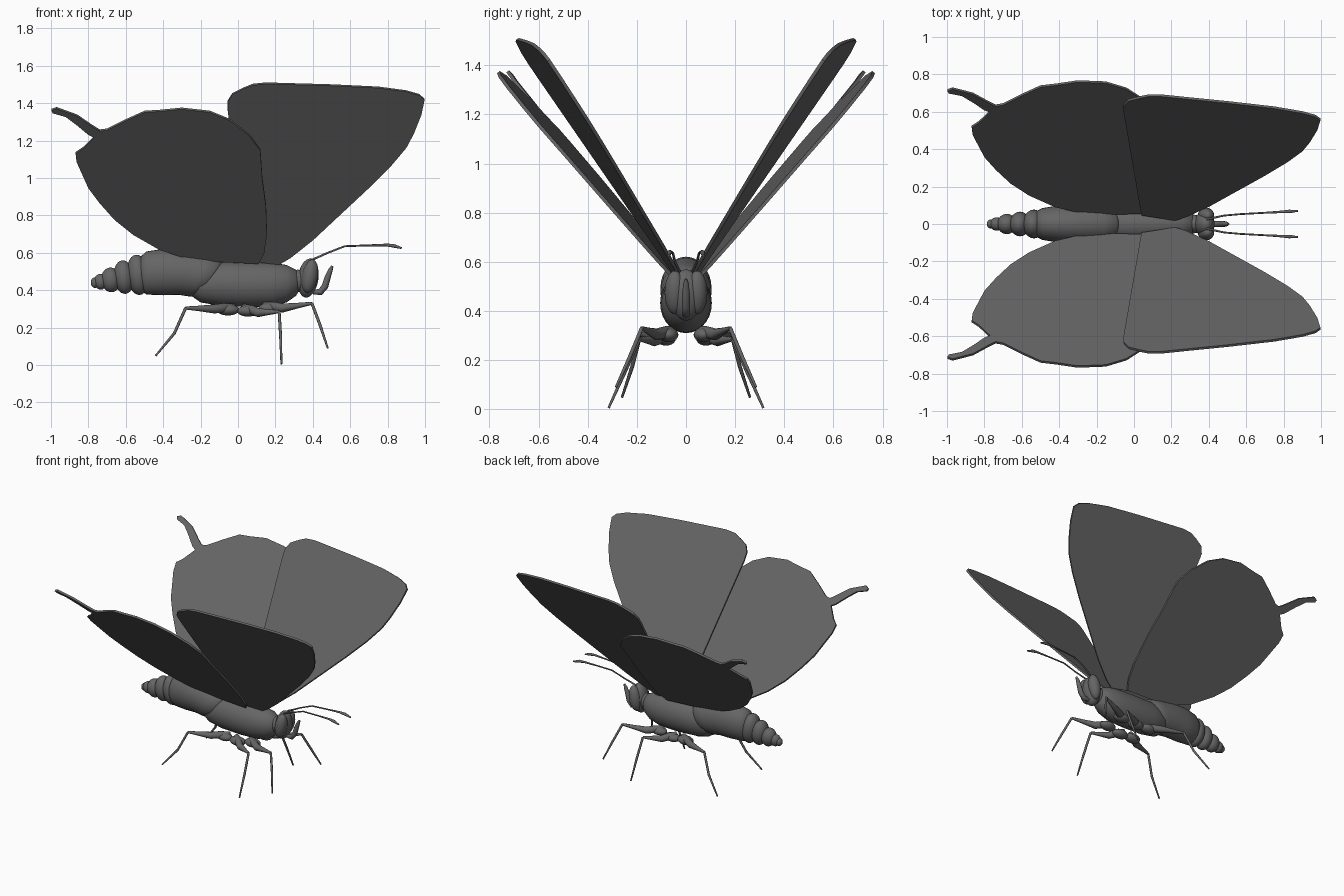
import bpy
import bmesh
from math import sin, cos, pi, radians
from mathutils import Vector, Matrix

cube = bpy.data.objects.get("Cube")
if cube:
    bpy.data.objects.remove(cube)

# One dark grey for the whole insect
grey = bpy.data.materials.new("dark_grey")
grey.use_nodes = True
grey.diffuse_color = (.13, .13, .13, 1)
grey.node_tree.nodes["Principled BSDF"].inputs["Base Color"].default_value = grey.diffuse_color


def finish(name, bm, angle=40):
    """Turn a bmesh into a shaded, coloured object."""
    bmesh.ops.recalc_face_normals(bm, faces=bm.faces)
    mesh = bpy.data.meshes.new(name)
    bm.to_mesh(mesh)
    bm.free()
    mesh.materials.append(grey)
    obj = bpy.data.objects.new(name, mesh)
    bpy.context.collection.objects.link(obj)
    bpy.ops.object.select_all(action='DESELECT')
    bpy.context.view_layer.objects.active = obj
    obj.select_set(True)
    bpy.ops.object.shade_smooth_by_angle(angle=radians(angle))
    return obj


def blob(name, centre, radii, tilt=0):
    """Ellipsoid, tilted in the side plane of the insect."""
    bm = bmesh.new()
    matrix = (Matrix.Translation(centre) @ Matrix.Rotation(radians(tilt), 4, 'Y')
              @ Matrix.Diagonal((*radii, 1)))
    bmesh.ops.create_uvsphere(bm, u_segments=24, v_segments=14, radius=1, matrix=matrix)
    return finish(name, bm)


def skin_rings(name, rings):
    """Join equal rings of points into a closed skin."""
    bm = bmesh.new()
    loops = [[bm.verts.new(p) for p in ring] for ring in rings]
    for a, b in zip(loops, loops[1:]):
        for i in range(len(a)):
            j = (i + 1) % len(a)
            bm.faces.new((a[i], a[j], b[j], b[i]))
    bm.faces.new(loops[0])
    bm.faces.new(loops[-1])
    return finish(name, bm, 60)


def body(name, stations, sides=28):
    """Body part from (x, centre height, half width, half height)."""
    turn = [2 * pi * i / sides for i in range(sides)]
    return skin_rings(name, [[(x, w * cos(t), z + h * sin(t)) for t in turn]
                             for x, z, w, h in stations])


def limb(name, path, radii, sides=10):
    """Tapering tube along a path."""
    path = [Vector(p) for p in path]
    rings = []
    for i, p in enumerate(path):
        along = (path[min(i + 1, len(path) - 1)] - path[max(i - 1, 0)]).normalized()
        u = along.cross(Vector((0, 1, 0))).normalized()
        v = along.cross(u)
        rings.append([p + radii[i] * (u * cos(2 * pi * k / sides) + v * sin(2 * pi * k / sides))
                      for k in range(sides)])
    return skin_rings(name, rings)


def wing(name, outline, root, rise, sweep, side, thick=.014):
    """Flat plate; its outline is seen from the side, its lean is a plane."""
    rx, ry, rz = root
    bm = bmesh.new()
    verts = [bm.verts.new((x, side * (ry + rise * (z - rz) + sweep * (x - rx)), z))
             for x, z in outline]
    face = bm.faces.new(verts)
    bm.normal_update()
    shift = face.normal * thick
    bmesh.ops.translate(bm, verts=bm.verts, vec=-shift / 2)
    grown = bmesh.ops.extrude_face_region(bm, geom=[face], use_keep_orig=True)
    bmesh.ops.translate(bm, vec=shift,
                        verts=[g for g in grown["geom"] if isinstance(g, bmesh.types.BMVert)])
    bmesh.ops.triangulate(bm, faces=[f for f in bm.faces if len(f.verts) > 4])
    return finish(name, bm, 30)


# Thorax and main part of the abdomen
body("thorax", [(-.27, .43, .02, .02), (-.25, .43, .06, .06), (-.2, .435, .09, .1),
                (-.1, .435, .105, .118), (.05, .43, .105, .12), (.18, .43, .1, .117),
                (.26, .435, .085, .1), (.31, .44, .06, .07), (.335, .44, .025, .03)])
abdomen = body("abdomen", [(-.53, .49, .03, .04), (-.52, .49, .07, .09), (-.49, .492, .085, .115),
                           (-.4, .497, .1, .124), (-.3, .495, .104, .12), (-.2, .478, .104, .112),
                           (-.14, .468, .1, .1), (-.11, .46, .08, .08)])
for v in abdomen.data.vertices:  # slanted joint with the thorax
    if v.co.x > -.35:
        v.co.x += (v.co.z - .49) * .7 * (v.co.x + .35) / .24

# Tapering tail segments
for i, (x, z, r, w, h) in enumerate([(-.535, .482, .06, .077, .108), (-.61, .47, .055, .066, .09),
                                     (-.68, .455, .052, .054, .066), (-.735, .445, .035, .036, .042),
                                     (-.765, .44, .022, .025, .028)]):
    blob(f"tail_segment_{i + 1}", (x, 0, z), (r, w, h), -6)

# Head, neck and curled mouthpart
blob("neck", (.32, 0, .45), (.05, .05, .06))
blob("head", (.375, 0, .465), (.055, .065, .105), 8)
limb("mouthpart", [(.4, 0, .39), (.44, 0, .39), (.465, 0, .42), (.48, 0, .47),
                   (.495, 0, .51), (.505, 0, .53)], [.012, .018, .018, .016, .012, .006])

FOREWING = [(.04, .56), (-.055, 1.36), (-.055, 1.41), (-.03, 1.45), (.03, 1.48), (.08, 1.5),
            (.15, 1.507), (.5, 1.497), (.75, 1.485), (.9, 1.465), (.97, 1.445), (.997, 1.42),
            (.98, 1.34), (.94, 1.24), (.9, 1.165), (.82, 1.07), (.7, .95), (.55, .81),
            (.4, .67), (.28, .575), (.22, .54)]
HINDWING = [(.11, .545), (.14, .6), (.155, .7), (.15, .85), (.13, 1), (.12, 1.15), (.06, 1.23),
            (-.04, 1.31), (-.15, 1.355), (-.3, 1.372), (-.42, 1.36), (-.5, 1.355), (-.6, 1.31),
            (-.7, 1.26), (-.74, 1.255), (-.78, 1.28), (-.86, 1.335), (-.97, 1.375), (-.998, 1.365),
            (-.99, 1.35), (-.92, 1.33), (-.86, 1.285), (-.8, 1.235), (-.77, 1.22), (-.83, 1.16),
            (-.868, 1.135), (-.863, 1.09), (-.8, .95), (-.74, .87), (-.66, .78), (-.56, .7),
            (-.42, .62), (-.3, .58), (-.1, .555)]

# Leg joints: hip, thigh, knee, shin, foot
LEGS = {
    "foreleg": [(.14, .05, .32), (.24, .12, .305), (.395, .18, .33), (.44, .23, .21), (.48, .285, .09)],
    "midleg": [(.03, .06, .31), (.11, .13, .28), (.22, .19, .285), (.228, .25, .15), (.232, .315, .005)],
    "hindleg": [(-.02, .06, .31), (-.13, .13, .3), (-.28, .185, .305), (-.34, .22, .17), (-.44, .26, .05)],
}

for side, label in ((-1, "near"), (1, "far")):
    # Wings
    wing(f"{label}_forewing", FOREWING, (.22, .03, .55), .68, -.081, side)
    wing(f"{label}_hindwing", HINDWING, (.11, .06, .545), .88, .06, side)
    # Eye and antenna
    blob(f"{label}_eye", (.385, side * .045, .475), (.042, .042, .09), 10)
    limb(f"{label}_antenna",
         [(.39, side * .025, .56), (.48, side * .045, .6), (.57, side * .053, .635),
          (.7, side * .06, .64), (.79, side * .065, .642), (.83, side * .067, .638), (.875, side * .07, .625)],
         [.006, .005, .005, .005, .007, .01, .005])
    # Legs with rounded hips
    for part, joints in LEGS.items():
        path = [Vector((x, side * y, z)) for x, y, z in joints]
        hip, thigh, knee, shin, foot = path
        blob(f"{label}_{part}_hip", hip.lerp(thigh, .3) - Vector((0, 0, .012)), (.06, .04, .03))
        limb(f"{label}_{part}_thigh",
             [hip, hip.lerp(thigh, .5), thigh, thigh.lerp(knee, .5), knee],
             [.018, .026, .024, .015, .008])
        limb(f"{label}_{part}_shin", [knee, shin, foot], [.008, .008, .005])
